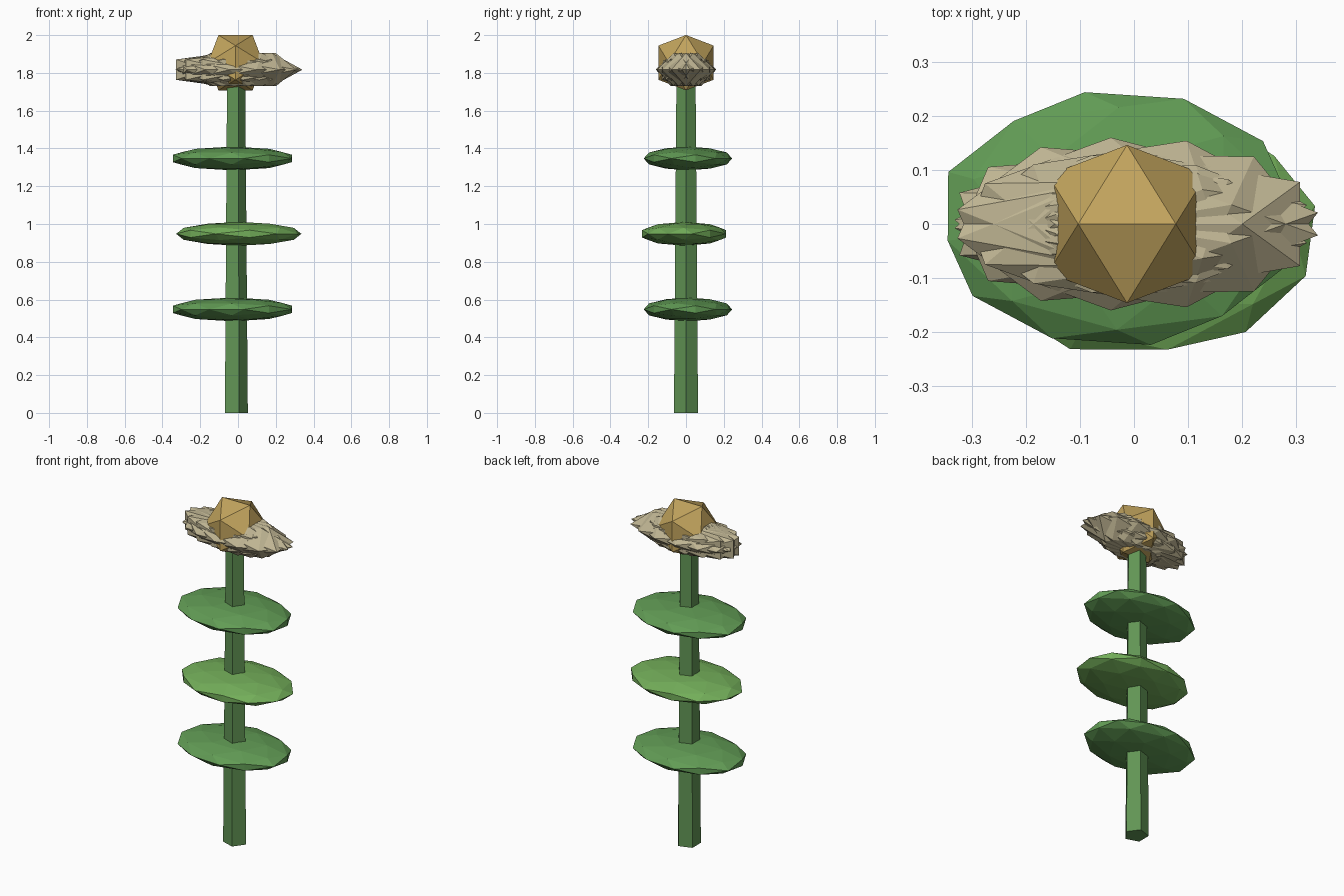
import bpy, bmesh, math
from mathutils import Vector, Matrix

if "Cube" in bpy.data.objects:
    bpy.data.objects.remove(bpy.data.objects["Cube"])

PHI = (1 + 5 ** 0.5) / 2
CX = -0.013          # stem axis


def material(name, rgb):
    m = bpy.data.materials.new(name)
    m.diffuse_color = (*rgb, 1)
    m.use_nodes = True
    m.node_tree.nodes["Principled BSDF"].inputs["Base Color"].default_value = m.diffuse_color
    return m


STEM = material("stem_green", (0.12, 0.30, 0.09))
LEAF = material("leaf_green", (0.12, 0.33, 0.09))
LEAF_LIGHT = material("light_leaf_green", (0.17, 0.42, 0.10))
PETAL = material("petal_cream", (0.52, 0.46, 0.29))
CORE = material("core_gold", (0.54, 0.37, 0.11))


def ico_points(detail):
    """Icosahedron with an edge on top; detail 1 adds the edge midpoints."""
    pts = []
    for a in (-1, 1):
        for b in (-PHI, PHI):
            pts += [Vector(p).normalized() for p in ((a, 0, b), (0, b, a), (b, a, 0))]
    if detail:
        pts += [(p + q).normalized() for i, p in enumerate(pts)
                for q in pts[:i] if (p - q).length < 1.1]
    return pts


def ico(name, centre, scale, mat, turn=0.0, detail=0):
    """Faceted ball, turned about z and then stretched."""
    bm = bmesh.new()
    rot = Matrix.Rotation(turn, 3, 'Z')
    verts = [bm.verts.new(rot @ p) for p in ico_points(detail)]
    bmesh.ops.convex_hull(bm, input=verts)
    bmesh.ops.scale(bm, vec=scale, verts=bm.verts)
    bmesh.ops.recalc_face_normals(bm, faces=bm.faces)
    me = bpy.data.meshes.new(name)
    bm.to_mesh(me)
    bm.free()
    me.materials.append(mat)
    ob = bpy.data.objects.new(name, me)
    ob.location = centre
    bpy.context.collection.objects.link(ob)
    return ob


# Five-sided tapered stem
bpy.ops.mesh.primitive_cone_add(vertices=5, radius1=0.067, radius2=0.053, depth=1.8,
                                location=(CX - 0.002, 0, 0.9),
                                rotation=(0, 0, -math.pi / 2))
stem = bpy.context.object
stem.name = "stem"
stem.data.materials.append(STEM)

# Three flat leaf discs, alternately pushed to opposite sides
for i, z in enumerate((0.548, 0.948, 1.347)):
    a = 2.4 + math.pi * i
    ico(f"leaf_{i + 1}", (CX + 0.023 * math.cos(a), 0.015 * math.sin(a), z),
        (0.337, 0.238, 0.063), LEAF_LIGHT if i == 1 else LEAF, a / 2, 1)

# Nine overlapping petals around the head
for i in range(9):
    a = 2 * math.pi * i / 9
    ico(f"petal_{i + 1}", (CX + 0.04 * math.cos(a), 0.014 * math.sin(a), 1.817),
        (0.33, 0.148, 0.103), PETAL, a / 2)

# Golden flower centre
ico("flower_centre", (CX, 0, 1.854), (0.172, 0.172, 0.172), CORE)
